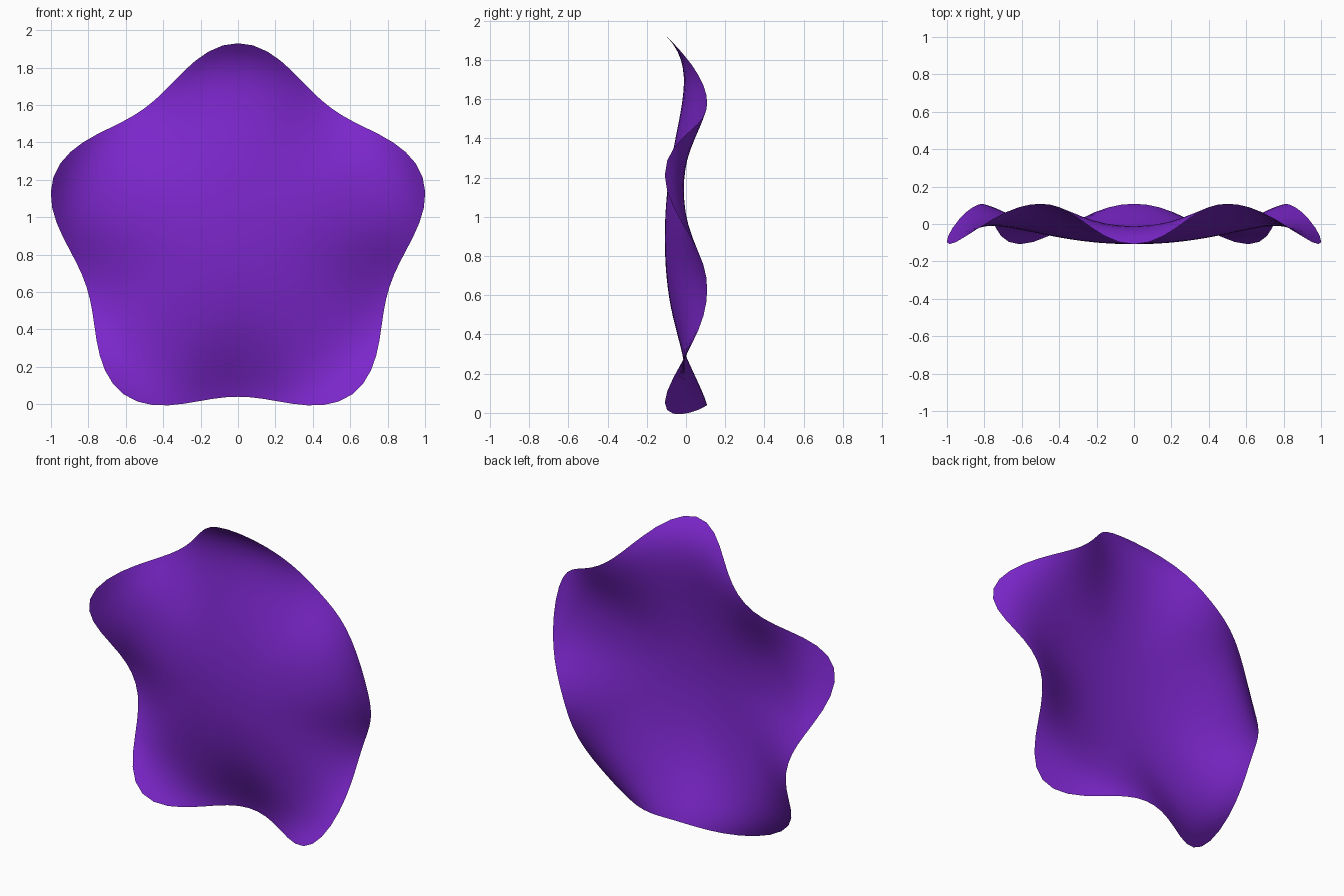
import bpy, bmesh, math

if "Cube" in bpy.data.objects:
    bpy.data.objects.remove(bpy.data.objects["Cube"])

RINGS, SEGS = 24, 80
CENTRE_Z, DEPTH = 0.892, 0.108


def sheet_point(s, t):
    """Five-lobed plan, bowl bulging to the front, rim ruffled in and out."""
    c, q = math.cos(5 * t), math.sin(5 * t) ** 2
    r = s * (0.945 + 0.093 * c - 0.010 * q)
    bowl = -DEPTH + 0.22 * r * r
    rim = -DEPTH * c + 0.025 * q
    w = s ** 4.5
    return r * math.sin(t), bowl * (1 - w) + rim * w, CENTRE_Z + r * math.cos(t)


# Ruffled sheet: concentric rings around a centre point
bm = bmesh.new()
centre = bm.verts.new(sheet_point(0, 0))
rings = [[bm.verts.new(sheet_point(i / RINGS, 2 * math.pi * j / SEGS))
          for j in range(SEGS)] for i in range(1, RINGS + 1)]
for j in range(SEGS):
    k = (j + 1) % SEGS
    bm.faces.new((centre, rings[0][k], rings[0][j]))
    for a, b in zip(rings, rings[1:]):
        bm.faces.new((a[j], a[k], b[k], b[j]))
bmesh.ops.recalc_face_normals(bm, faces=bm.faces)
bm.normal_update()
# Face the sheet to the front
if sum(f.normal.y for f in bm.faces) > 0:
    bmesh.ops.reverse_faces(bm, faces=bm.faces)
mesh = bpy.data.meshes.new("ruffled_star_sheet")
bm.to_mesh(mesh)
bm.free()
for poly in mesh.polygons:
    poly.use_smooth = True

sheet = bpy.data.objects.new("ruffled_star_sheet", mesh)
bpy.context.collection.objects.link(sheet)

# Purple surface
purple = bpy.data.materials.new("purple")
purple.diffuse_color = (0.2, 0.02, 0.6, 1)
purple.use_nodes = True
purple.node_tree.nodes["Principled BSDF"].inputs["Base Color"].default_value = purple.diffuse_color
mesh.materials.append(purple)
